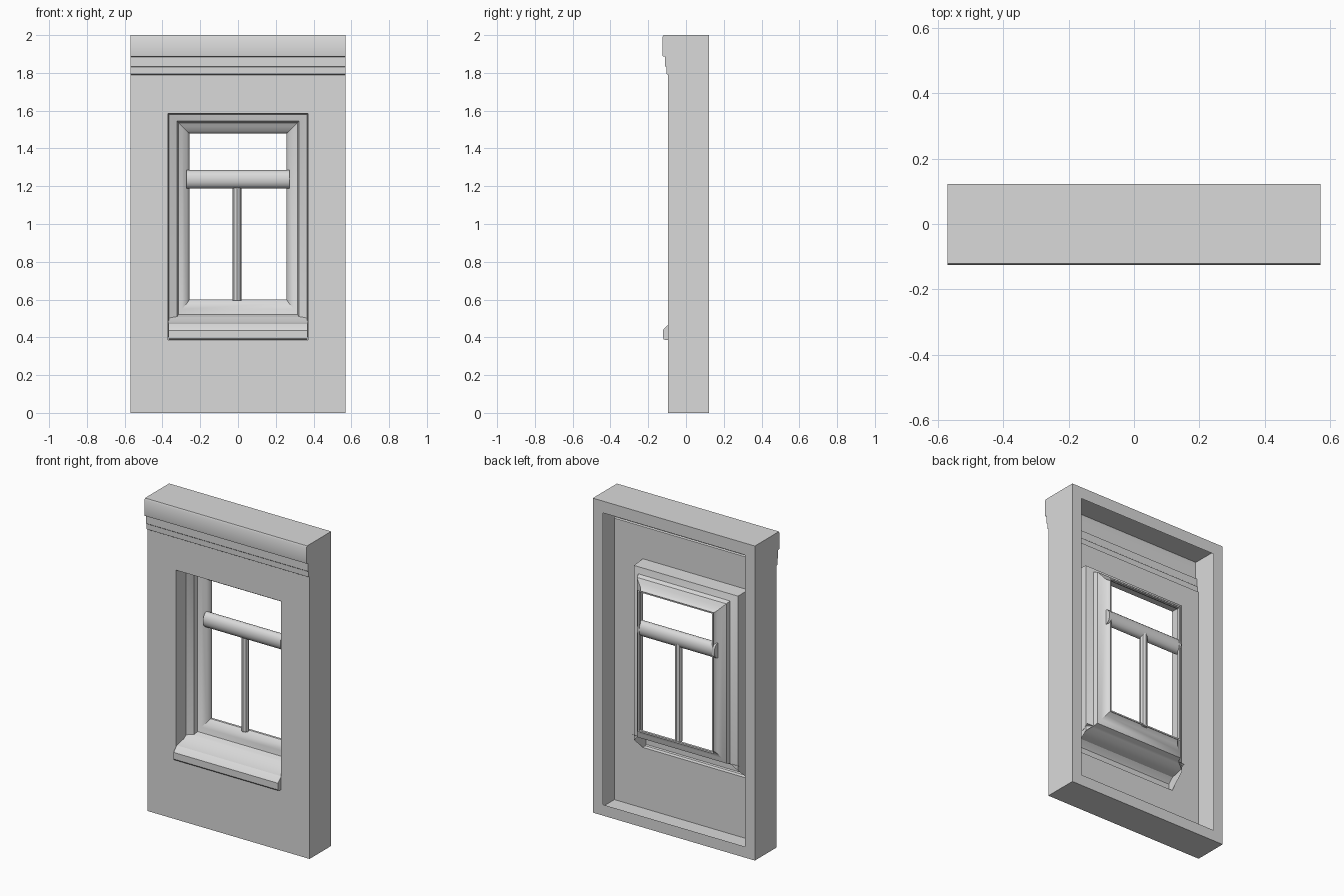
import bpy, bmesh, math
from mathutils import Vector

cube = bpy.data.objects.get("Cube")
if cube:
    bpy.data.objects.remove(cube, do_unlink=True)

stone = bpy.data.materials.new("grey_plaster")
stone.use_nodes = True
GREY = (0.7, 0.7, 0.7, 1)
stone.diffuse_color = GREY
stone.node_tree.nodes["Principled BSDF"].inputs["Base Color"].default_value = GREY

DOWN, FORWARD, REAR = Vector((0, 0, -1)), Vector((0, -1, 0)), Vector((0, 1, 0))


def loft(name, loops, outward, caps=False, skip=(), smooth=30):
    """Skin a row of point loops; skip lists (span, edge) faces to leave open.
    The first face is made to look along outward."""
    bm = bmesh.new()
    rows = [[bm.verts.new(p) for p in loop] for loop in loops]
    for span, (a, b) in enumerate(zip(rows, rows[1:])):
        for i in range(len(a)):
            j = (i + 1) % len(a)
            if (span, i) not in skip:
                bm.faces.new((a[i], a[j], b[j], b[i]))
    if caps:
        bm.faces.new(rows[0])
        bm.faces.new(rows[-1])
    bmesh.ops.recalc_face_normals(bm, faces=bm.faces)
    bm.faces.ensure_lookup_table()
    if bm.faces[0].normal.dot(outward) < 0:
        bmesh.ops.reverse_faces(bm, faces=bm.faces)
    mesh = bpy.data.meshes.new(name)
    bm.to_mesh(mesh)
    bm.free()
    mesh.materials.append(stone)
    ob = bpy.data.objects.new(name, mesh)
    bpy.context.collection.objects.link(ob)
    bpy.ops.object.select_all(action='DESELECT')
    ob.select_set(True)
    bpy.context.view_layer.objects.active = ob
    bpy.ops.object.shade_smooth_by_angle(angle=math.radians(smooth))


def across(profile, half):
    """Run a (y, z) profile across the width."""
    return [[(x, y, z) for y, z in profile] for x in (-half, half)]


def rings(table):
    """Rectangular loops from half width, bottom, top and depth."""
    return [[(-w, y, lo), (w, y, lo), (w, y, hi), (-w, y, hi)] for w, lo, hi, y in table]


# Thin outer shell with stepped cornice, open at the rear and at the front panel
FRONT, BACK = -0.095, 0.122
shell = [
    (BACK, 0), (FRONT, 0), (FRONT, 1.79), (-0.103, 1.795), (-0.104, 1.83),
    (-0.110, 1.835), (-0.110, 1.885), (-0.123, 1.888),
    (-0.125, 1.9), (-0.125, 1.99), (-0.12, 2), (BACK, 2)]
loft("wall_shell", across(shell, 0.57), DOWN, caps=True, skip=[(0, 1), (0, len(shell) - 1)])

# Flat rim around the open rear
loft("rear_rim", rings([(0.57, 0, 2, BACK), (0.50, 0.07, 1.925, BACK)]), REAR)

# Front panel folding into the reveal and frame; the sill fills the gap at the foot
loft("front_panel_and_frame", rings([
    (0.570, 0.0, 1.79, FRONT), (0.370, 0.385, 1.585, FRONT), (0.366, 0.47, 1.58, 0.0),
    (0.322, 0.51, 1.545, 0.018), (0.315, 0.52, 1.535, 0.045),
    (0.295, 0.55, 1.515, 0.056), (0.270, 0.58, 1.49, 0.07),
    (0.257, 0.60, 1.48, 0.09), (0.257, 0.60, 1.48, 0.105),
    (0.266, 0.59, 1.489, 0.105)]), FORWARD, skip=[(1, 0), (2, 0)], smooth=35)

# Sloping sill, open to the rear
sill = [
    (FRONT, 0.385), (-0.117, 0.388), (-0.122, 0.395), (-0.122, 0.437), (-0.115, 0.447),
    (-0.09, 0.47), (-0.02, 0.485), (0.005, 0.505), (0.018, 0.51)]
loft("window_sill", across(sill, 0.368), DOWN, skip=[(0, len(sill) - 1)])

# Sill ends
for side, x in (("left", 0.368), ("right", -0.368)):
    loft(side + "_sill_end", [
        [(x, y, z) for y, z in sill[:6]],
        [(x, FRONT, 0.42)] * 6], Vector((x, 0, 0)), skip=[(0, 5)])

# Rounded transom
SIDES = 16
circle = [(math.cos(2 * math.pi * i / SIDES), math.sin(2 * math.pi * i / SIDES))
          for i in range(SIDES)]
loft("transom", across([(0.07 + 0.034 * c, 1.237 + 0.048 * s) for c, s in circle], 0.272),
     REAR, caps=True, smooth=40)

# Slim centre mullion
loft("mullion", [[(0.023 * c - 0.005, 0.08 + 0.022 * s, z) for c, s in circle[::2]]
                 for z in (0.595, 1.22)], Vector((1, 1, 0)), caps=True)
